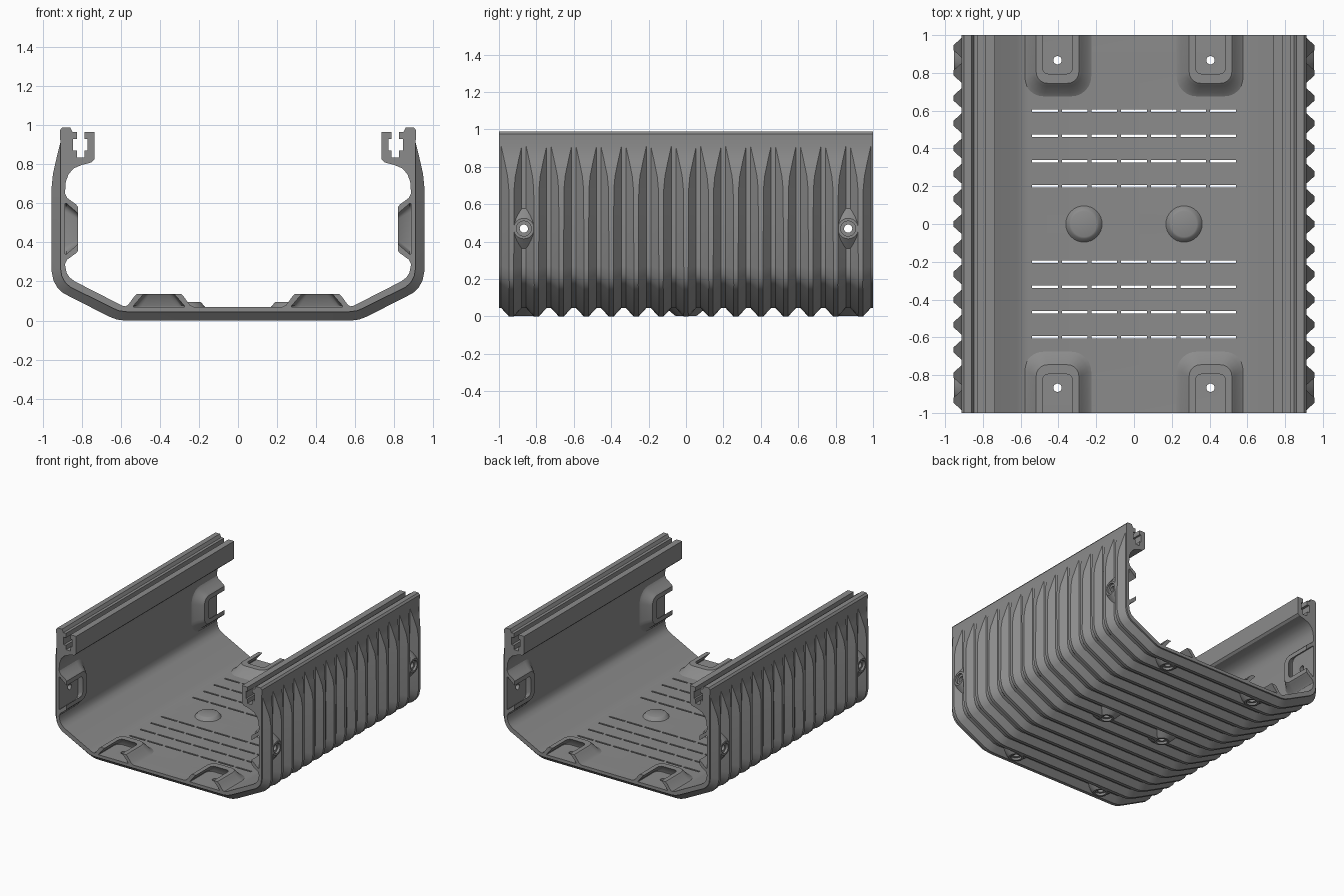
import bpy, bmesh, math
from mathutils import Matrix, Vector

cube = bpy.data.objects.get("Cube")
if cube:
    bpy.data.objects.remove(cube)

grey = bpy.data.materials.new("mid_grey")
grey.use_nodes = True
COLOUR = (0.26, 0.26, 0.26, 1)
grey.diffuse_color = COLOUR
grey.node_tree.nodes["Principled BSDF"].inputs["Base Color"].default_value = COLOUR


def finish(name, bm, angle=30):
    """Turn a bmesh into a shaded object."""
    bmesh.ops.remove_doubles(bm, verts=bm.verts, dist=1e-5)
    bmesh.ops.recalc_face_normals(bm, faces=bm.faces)
    mesh = bpy.data.meshes.new(name)
    bm.to_mesh(mesh)
    bm.free()
    obj = bpy.data.objects.new(name, mesh)
    bpy.context.collection.objects.link(obj)
    mesh.materials.append(grey)
    bpy.ops.object.select_all(action='DESELECT')
    obj.select_set(True)
    bpy.context.view_layer.objects.active = obj
    if angle:
        bpy.ops.object.shade_smooth_by_angle(angle=math.radians(angle))
    return obj


def loft(bm, rings, close_ring, close_loft):
    """Skin a list of equally long point rings with quads."""
    rows = [[bm.verts.new(p) for p in ring] for ring in rings]
    n = len(rows[0])
    pairs = list(zip(rows, rows[1:]))
    if close_loft:
        pairs.append((rows[-1], rows[0]))
    for a, b in pairs:
        for i in range(n if close_ring else n - 1):
            j = (i + 1) % n
            bm.faces.new((a[i], a[j], b[j], b[i]))
    return rows


def frame(origin, u, v, w):
    m = Matrix((u, v, w)).transposed().to_4x4()
    m.translation = Vector(origin)
    return m


# Half section: outer wall as (groove point, ridge point), bottom to top
outer = [((.57, .045), (.58, 0)), ((.61, .05), (.62, .005)),
         ((.645, .065), (.66, .02)), ((.86, .172), (.895, .14)),
         ((.885, .195), (.925, .168)), ((.902, .225), (.945, .205)),
         ((.91, .27), (.955, .255)), ((.91, .68), (.955, .68)),
         ((.91, .75), (.948, .75)), ((.91, .83), (.93, .83)),
         ((.91, .91), (.91, .91))]
# Rail with its undercut channel, then the inner wall down to the floor
inner = [(.912, .975), (.9, .99), (.86, .99), (.848, .965), (.825, .965),
         (.825, .93), (.845, .93), (.845, .87), (.825, .87), (.825, .835),
         (.785, .835), (.785, .87), (.77, .87), (.77, .93), (.785, .93),
         (.785, .965), (.735, .965), (.735, .825), (.75, .81), (.8, .797),
         (.84, .78), (.868, .75), (.882, .71), (.885, .67), (.885, .28),
         (.878, .245), (.862, .22), (.835, .2), (.62, .09), (.59, .075), (.56, .07)]
half = outer + [(p, p) for p in inner]
section = half + [((-a[0], a[1]), (-b[0], b[1])) for a, b in reversed(half)]


def ring(y, side, raised):
    """Section at a groove: side is -1 or 1, raised gives the ridge edge."""
    pts = []
    for a, b in section:
        d = (Vector(b) - Vector(a)).length * 0.9 if raised else 0
        p = b if raised else a
        pts.append((p[0], y + side * (0.012 + d), p[1]))
    return pts


GROOVES, PITCH = 15, 2 / 15
stations = [[(a[0], -1, a[1]) for a, b in section]]
for k in range(GROOVES + 1):
    y = -1 + k * PITCH
    if k > 0:
        stations += [ring(y, -1, True), ring(y, -1, False)]
    if k < GROOVES:
        stations += [ring(y, 1, False), ring(y, 1, True)]
stations.append([(a[0], 1, a[1]) for a, b in section])
bm = bmesh.new()
rows = loft(bm, stations, True, False)
bm.faces.new(rows[0])
bm.faces.new(rows[-1])
shell = finish("ribbed_shell", bm, 0)

# Places of the screw bosses: (frame on the outside, w pointing outwards)
X, Y, Z = Vector((1, 0, 0)), Vector((0, 1, 0)), Vector((0, 0, 1))
screws = [frame((sx * .265, 0, .045), X, Y, -Z) for sx in (-1, 1)]
for sx in (-1, 1):
    for sy in (-1, 1):
        screws.append(frame((sx * .405, sy * .867, .045), X, Y, -Z))
        screws.append(frame((sx * .91, sy * .867, .47), Y, Z, X * sx))

# Cutters: floor slots and screw holes
bm = bmesh.new()
for row in range(4):
    for sy in (-1, 1):
        for col in range(-3, 4):
            m = Matrix.Translation((col * .157, sy * (1.5 + row) * PITCH, .05))
            bmesh.ops.create_cube(bm, size=1, matrix=m @ Matrix.Diagonal((.136, .013, .15, 1)))
for m in screws:
    bmesh.ops.create_cone(bm, cap_ends=True, segments=24, radius1=.042, radius2=.042,
                          depth=.14, matrix=m)
cutter = finish("hole_cutter", bm, 0)
cutter.hide_render = True
mod = shell.modifiers.new("holes", 'BOOLEAN')
mod.operation, mod.solver, mod.object = 'DIFFERENCE', 'EXACT', cutter
bpy.ops.object.select_all(action='DESELECT')
shell.select_set(True)
bpy.context.view_layer.objects.active = shell
bpy.ops.object.modifier_apply(modifier=mod.name)
bpy.data.objects.remove(cutter)
bpy.ops.object.shade_smooth_by_angle(angle=math.radians(30))

# Conical screw bosses with a recessed hole
boss_profile = [(.022, -.025), (.022, .025), (.04, .025), (.04, .043),
                (.055, .043), (.11, -.002), (.043, -.002), (.043, -.025)]
for m in screws:
    bm = bmesh.new()
    rings = [[m @ Vector((r * math.cos(t), r * math.sin(t), w))
              for t in (math.tau * i / 24 for i in range(24))] for r, w in boss_profile]
    loft(bm, rings, True, True)
    finish("screw_boss", bm)


def arch(a, length, r, w):
    """U-shaped path opening at v = 0 with rounded far corners."""
    pts = [(a, 0, w)]
    for cx, start in ((a - r, 0), (r - a, math.pi / 2)):
        for i in range(7):
            t = start + i * math.pi / 12
            pts.append((cx + r * math.cos(t), length - r + r * math.sin(t), w))
    return pts + [(-a, 0, w)]


# Hollow mounting pockets, open at the ends of the shell
pocket = [(.185, .33, .11, -.003), (.158, .305, .09, .01), (.126, .268, .07, .054),
          (.113, .255, .06, .066), (.078, .205, .03, .066), (.13, .24, .045, .006),
          (.13, .24, .045, -.003)]


def mount(name, m):
    bm = bmesh.new()
    rings = [[m @ Vector(p) for p in arch(*row)] for row in pocket]
    rows = loft(bm, rings, False, True)
    for end in (0, -1):
        bm.faces.new([row[end] for row in rows])
    finish(name, bm, 40)


for sx in (-1, 1):
    for sy in (-1, 1):
        mount("floor_mount", frame((sx * .405, sy, .07), X, Y * -sy, Z))
        mount("wall_mount", frame((sx * .885, sy, .47), Z, Y * -sy, X * -sx))

# Low round domes on the floor
for sx in (-1, 1):
    bm = bmesh.new()
    rings = [[(sx * .265 + r * math.cos(t), r * math.sin(t), z)
              for t in (math.tau * i / 32 for i in range(32))]
             for r, z in ((.098, .068), (.09, .076), (.078, .092), (.068, .096))]
    rows = loft(bm, rings, True, False)
    bm.faces.new(rows[0])
    bm.faces.new(rows[-1])
    finish("floor_dome", bm, 40)
